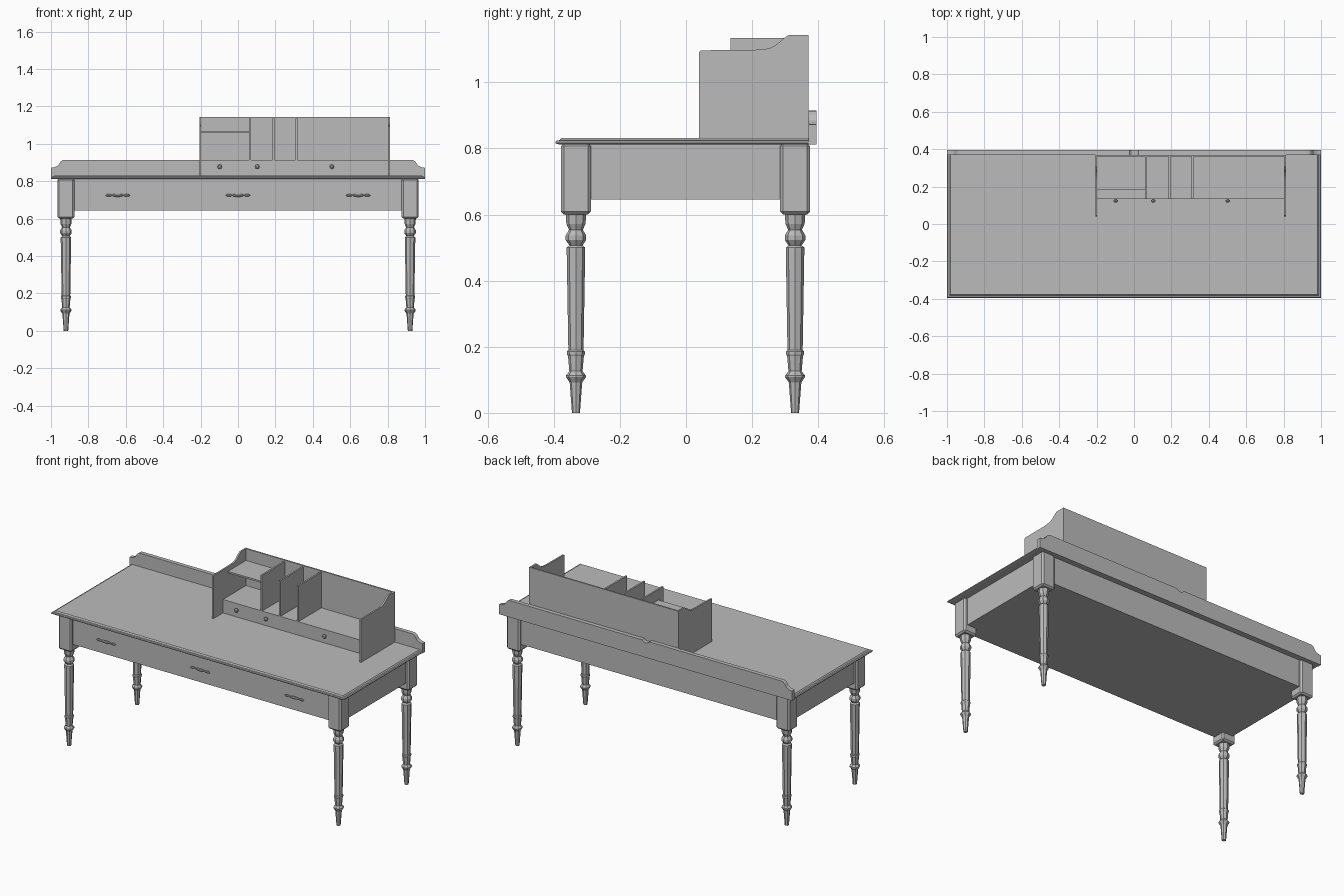
import bpy, bmesh
from math import cos, sin, pi
from mathutils import Matrix

cube = bpy.data.objects.get("Cube")
if cube:
    bpy.data.objects.remove(cube, do_unlink=True)

GREY = (0.5, 0.5, 0.5, 1)
mat = bpy.data.materials.new("plain grey")
mat.use_nodes = True
mat.diffuse_color = GREY
mat.node_tree.nodes["Principled BSDF"].inputs["Base Color"].default_value = GREY


def finish(name, bm):
    bmesh.ops.recalc_face_normals(bm, faces=bm.faces[:])
    mesh = bpy.data.meshes.new(name)
    bm.to_mesh(mesh)
    bm.free()
    mesh.materials.append(mat)
    obj = bpy.data.objects.new(name, mesh)
    bpy.context.collection.objects.link(obj)
    return obj


def box(name, x, y, z, bevel=0):
    """Box from (low, high) ranges, with optional chamfered edges."""
    bm = bmesh.new()
    size = Matrix.Diagonal((x[1] - x[0], y[1] - y[0], z[1] - z[0], 1))
    mid = Matrix.Translation([(a + b) / 2 for a, b in (x, y, z)])
    bmesh.ops.create_cube(bm, size=1, matrix=mid @ size)
    if bevel:
        bmesh.ops.bevel(bm, geom=bm.edges[:], offset=bevel, segments=1, affect='EDGES')
    return finish(name, bm)


def extrude_profile(name, points, offset):
    """Flat outline of 3D points pushed along an offset."""
    bm = bmesh.new()
    face = bm.faces.new([bm.verts.new(p) for p in points])
    out = bmesh.ops.extrude_face_region(bm, geom=[face], use_keep_orig=True)
    verts = [v for v in out["geom"] if isinstance(v, bmesh.types.BMVert)]
    bmesh.ops.translate(bm, verts=verts, vec=offset)
    return finish(name, bm)


def loft(name, rings):
    """Skin over matching rings of points, capped at both ends."""
    bm = bmesh.new()
    loops = [[bm.verts.new(p) for p in ring] for ring in rings]
    n = len(loops[0])
    for a, b in zip(loops, loops[1:]):
        for i in range(n):
            j = (i + 1) % n
            bm.faces.new((a[i], a[j], b[j], b[i]))
    bm.faces.new(loops[0][::-1])
    bm.faces.new(loops[-1])
    return finish(name, bm)


def turned(name, profile, origin, axis, sides=8):
    """Turned part from (radius, distance) pairs along axis x, y or z."""
    rings = []
    for r, d in profile:
        ring = []
        for i in range(sides):
            p = [r * cos(2 * pi * i / sides), r * sin(2 * pi * i / sides)]
            p.insert("xyz".index(axis), d)
            ring.append([o + c for o, c in zip(origin, p)])
        rings.append(ring)
    return loft(name, rings)


# Desk top with moulded edge, flush at the back
top_edge = [(0.012, 0.812), (0.001, 0.815), (0, 0.82), (0.004, 0.824),
            (0.012, 0.825), (0.018, 0.832)]
loft("desk_top", [[(-1 + i, -0.395 + i, z), (1 - i, -0.395 + i, z),
                   (1 - i, 0.372, z), (-1 + i, 0.372, z)] for i, z in top_edge])

# Back rail with scrolled ends and a small notch in the middle
half = [(1, 0.812), (1, 0.872), (0.98, 0.875), (0.962, 0.885), (0.95, 0.903),
        (0.938, 0.913), (0.925, 0.915), (0.025, 0.915), (0.014, 0.905), (0.005, 0.903)]
outline = half + [(-x, z) for x, z in reversed(half)]
extrude_profile("back_rail", [(x, 0.37, z) for x, z in outline], (0, 0.025, 0))

# Apron body
box("apron", (-0.945, 0.945), (-0.36, 0.36), (0.645, 0.813))

# Legs: chamfered block over a turned shaft
leg_profile = [(0.012, 0), (0.019, 0.092), (0.023, 0.098), (0.03, 0.108), (0.03, 0.113),
               (0.02, 0.126), (0.024, 0.172), (0.027, 0.177), (0.027, 0.186),
               (0.023, 0.19), (0.028, 0.49), (0.028, 0.5), (0.02, 0.507), (0.031, 0.523),
               (0.031, 0.537), (0.021, 0.554), (0.029, 0.572), (0.031, 0.602)]
for side, x in (("left", 0.92), ("right", -0.92)):
    for end, y in (("front", -0.333), ("back", 0.33)):
        name = f"{end}_{side}_leg"
        box(name + "_block", (x - 0.045, x + 0.045), (y - 0.045, y + 0.045),
            (0.6, 0.816), 0.009)
        turned(name, leg_profile, (x, y, 0), "z")

# Drawer pulls on the apron
pull = [(0.002, -0.066), (0.007, -0.055), (0.007, -0.043), (0.004, -0.032),
        (0.008, -0.012), (0.008, 0.012), (0.004, 0.032), (0.007, 0.043),
        (0.007, 0.055), (0.002, 0.066)]
for i, x in enumerate((-0.643, 0, 0.643)):
    turned(f"drawer_pull_{i + 1}", pull, (x, -0.369, 0.725), "x")
    for s in (-1, 1):
        turned(f"pull_post_{i + 1}", [(0.005, -0.369), (0.005, -0.355)],
               (x + s * 0.049, 0, 0.725), "y")

# Hutch: shaped sides, back, drawer box, dividers, shelf
side_shape = [(0.37, 0.832), (0.37, 1.143), (0.31, 1.143), (0.295, 1.133), (0.275, 1.115),
              (0.255, 1.104), (0.235, 1.1), (0.2, 1.098), (0.045, 1.097),
              (0.04, 1.092), (0.04, 0.832)]
for name, x in (("right", -0.207), ("left", 0.802)):
    extrude_profile(f"hutch_{name}_side", [(x, y, z) for y, z in side_shape], (0.01, 0, 0))
box("hutch_back", (-0.2, 0.805), (0.36, 0.3695), (0.832, 1.1425))
box("hutch_drawer_box", (-0.2, 0.805), (0.135, 0.365), (0.832, 0.915))
for i, x in enumerate((0.065, 0.19, 0.312)):
    box(f"hutch_divider_{i + 1}", (x - 0.005, x + 0.005), (0.135, 0.365), (0.91, 1.135))
box("hutch_shelf", (-0.2, 0.065), (0.183, 0.365), (1.06, 1.07))

# Hutch drawer knobs
knob = [(0.006, 0.14), (0.006, 0.13), (0.012, 0.127), (0.012, 0.121), (0.006, 0.116)]
for i, x in enumerate((-0.098, 0.103, 0.502)):
    turned(f"hutch_knob_{i + 1}", knob, (x, 0, 0.878), "y")
